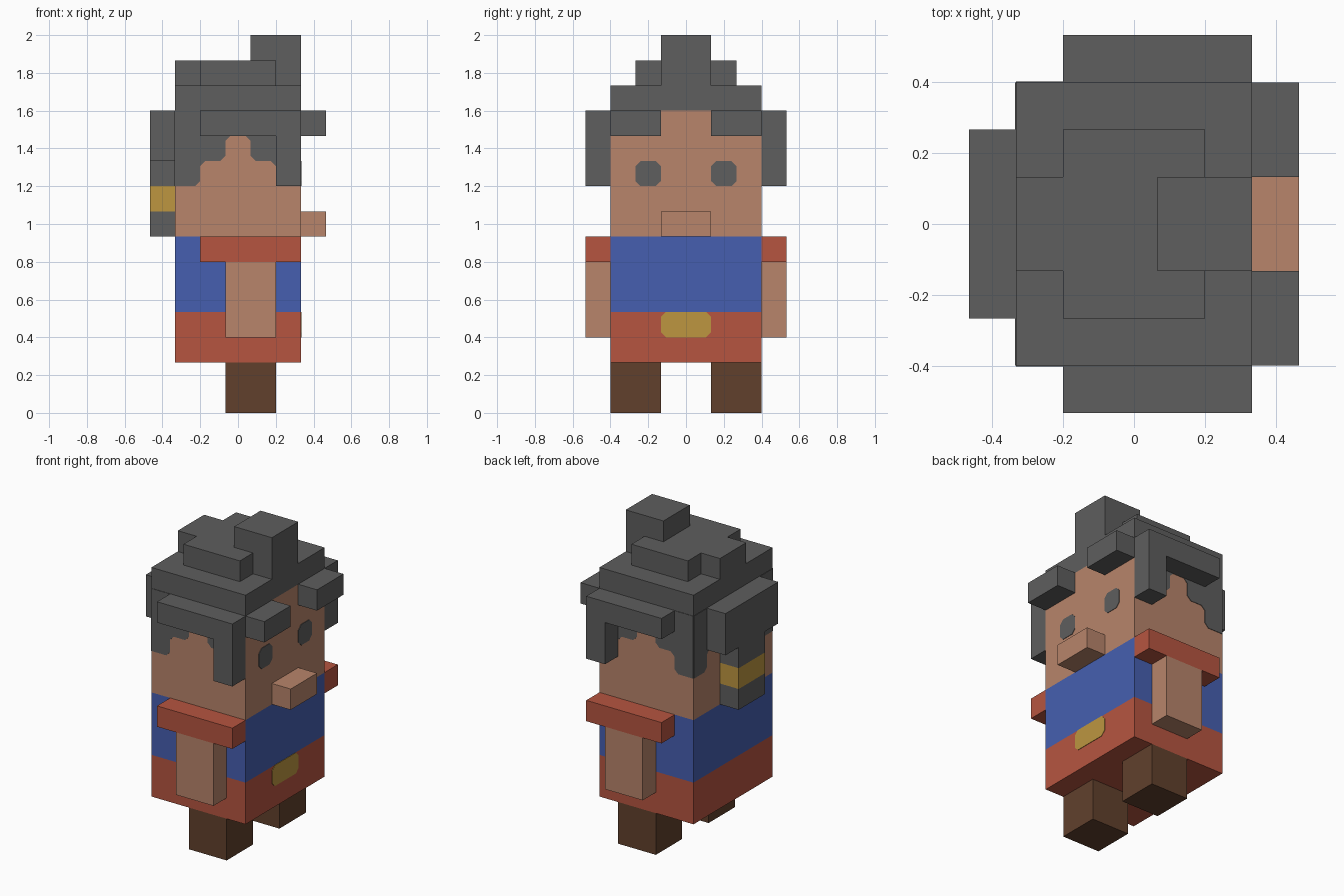
import bpy, bmesh
from mathutils import Vector

if "Cube" in bpy.data.objects:
    bpy.data.objects.remove(bpy.data.objects["Cube"], do_unlink=True)

U = 2 / 15  # size of one block; all sizes below are in blocks


def material(name, rgb):
    lin = [((c / 255 + 0.055) / 1.055) ** 2.4 for c in rgb] + [1.0]
    m = bpy.data.materials.new(name)
    m.use_nodes = True
    m.diffuse_color = lin
    m.node_tree.nodes["Principled BSDF"].inputs["Base Color"].default_value = lin
    return m


HAIR = material("hair_grey", (94, 94, 94))
SKIN = material("skin_tan", (184, 133, 107))
BLUE = material("shirt_blue", (70, 95, 176))
RED = material("cloth_red", (182, 85, 64))
BROWN = material("boot_brown", (97, 64, 44))
GOLD = material("gold", (189, 150, 64))


def finish(name, bm, mat):
    bmesh.ops.recalc_face_normals(bm, faces=bm.faces[:])
    mesh = bpy.data.meshes.new(name)
    bm.to_mesh(mesh)
    bm.free()
    mesh.materials.append(mat)
    obj = bpy.data.objects.new(name, mesh)
    bpy.context.scene.collection.objects.link(obj)
    return obj


def box(name, mat, x, y, z):
    """Block spanning the given (min, max) ranges."""
    bm = bmesh.new()
    bmesh.ops.create_cube(bm, size=1)
    for v in bm.verts:
        v.co = [U * (r[0] if c < 0 else r[1]) for c, r in zip(v.co, (x, y, z))]
    return finish(name, bm, mat)


def pair(name, mat, x, y, z):
    """Block on the +y side and its mirror on the -y side."""
    box(name + "_a", mat, x, y, z)
    box(name + "_b", mat, x, (-y[1], -y[0]), z)


def clip(points, edge, cut=0.2):
    """Cut the corners of an outline, except those on its outer edge."""
    pts = [Vector(p) for p in points]
    out = []
    for i, p in enumerate(pts):
        if abs(p.x) >= edge:
            out.append(p)
        else:
            for q in (pts[i - 1], pts[(i + 1) % len(pts)]):
                out.append(p + (q - p).normalized() * cut)
    return out


def plate(name, mat, outline, axis, pos, side):
    """Thin plate lying on the surface at pos along the axis."""
    bm = bmesh.new()
    place = (lambda p: (pos, p.x, p.y)) if axis == "x" else (lambda p: (p.x, pos, p.y))
    face = bm.faces.new([bm.verts.new(Vector(place(p)) * U) for p in outline])
    ext = bmesh.ops.extrude_face_region(bm, geom=[face])
    move = Vector((1, 0, 0) if axis == "x" else (0, 1, 0)) * side * 0.003
    bmesh.ops.translate(bm, vec=move,
                        verts=[g for g in ext["geom"] if isinstance(g, bmesh.types.BMVert)])
    return finish(name, bm, mat)


# Body, stacked in bands
W, D = (-2.5, 2.5), (-3, 3)
box("trousers", RED, W, D, (2, 4))
box("shirt", BLUE, W, D, (4, 7))
box("head", SKIN, W, D, (7, 12))
box("hair_cap", HAIR, W, D, (12, 13))

# Limbs
pair("leg", BROWN, (-0.5, 1.5), (1, 3), (0, 2))
pair("sleeve", RED, (-1.5, 2.5), (3, 4), (6, 7))
pair("arm", SKIN, (-0.5, 1.5), (3, 4), (3, 6))

# Face and belt buckle
box("nose", SKIN, (2.5, 3.5), (-1, 1), (7, 8))
for s, n in ((1, "a"), (-1, "b")):
    eye = [(s * 1, 9), (s * 2, 9), (s * 2, 10), (s * 1, 10)]
    plate("eye_" + n, HAIR, clip(eye, 9), "x", 2.5, 1)
plate("buckle", GOLD, clip([(-1, 3), (1, 3), (1, 4), (-1, 4)], 9), "x", 2.5, 1)

# Hair lying flat on the sides and back of the head
side_hair = [(-2.5, 12), (2.5, 12), (2.5, 9), (1.5, 9), (1.5, 10), (0.5, 10), (0.5, 11),
             (-0.5, 11), (-0.5, 10), (-1.5, 10), (-1.5, 9), (-2.5, 9)]
for s, n in ((1, "a"), (-1, "b")):
    plate("side_hair_" + n, HAIR, clip(side_hair, 2.5), "y", 3 * s, s)
back_hair = [(-3, 12), (3, 12), (3, 9), (2, 9), (2, 10), (-2, 10), (-2, 9), (-3, 9)]
plate("back_hair", HAIR, clip(back_hair, 3), "x", -2.5, -1)

# Raised hair blocks
pair("fringe", HAIR, (2.5, 3.5), (1, 3), (11, 12))
pair("side_lock", HAIR, (-1.5, 2.5), (3, 4), (11, 12))
pair("sideburn", HAIR, (1.5, 2.5), (3, 4), (9, 11))
box("crown", HAIR, (-1.5, 1.5), (-2, 2), (13, 14))
box("crown_back", HAIR, (-2.5, -1.5), (-1, 1), (13, 14))
box("quiff_base", HAIR, (1.5, 2.5), (-1, 1), (13, 14))
box("quiff", HAIR, (0.5, 2.5), (-1, 1), (14, 15))

# Ponytail with a gold band
P = (-3.5, -2.5)
box("ponytail_top", HAIR, P, (-2, 2), (10, 12))
box("ponytail_neck", HAIR, P, (-1, 1), (9, 10))
box("ponytail_band", GOLD, P, (-1, 1), (8, 9))
box("ponytail_tip", HAIR, P, (-1, 1), (7, 8))
